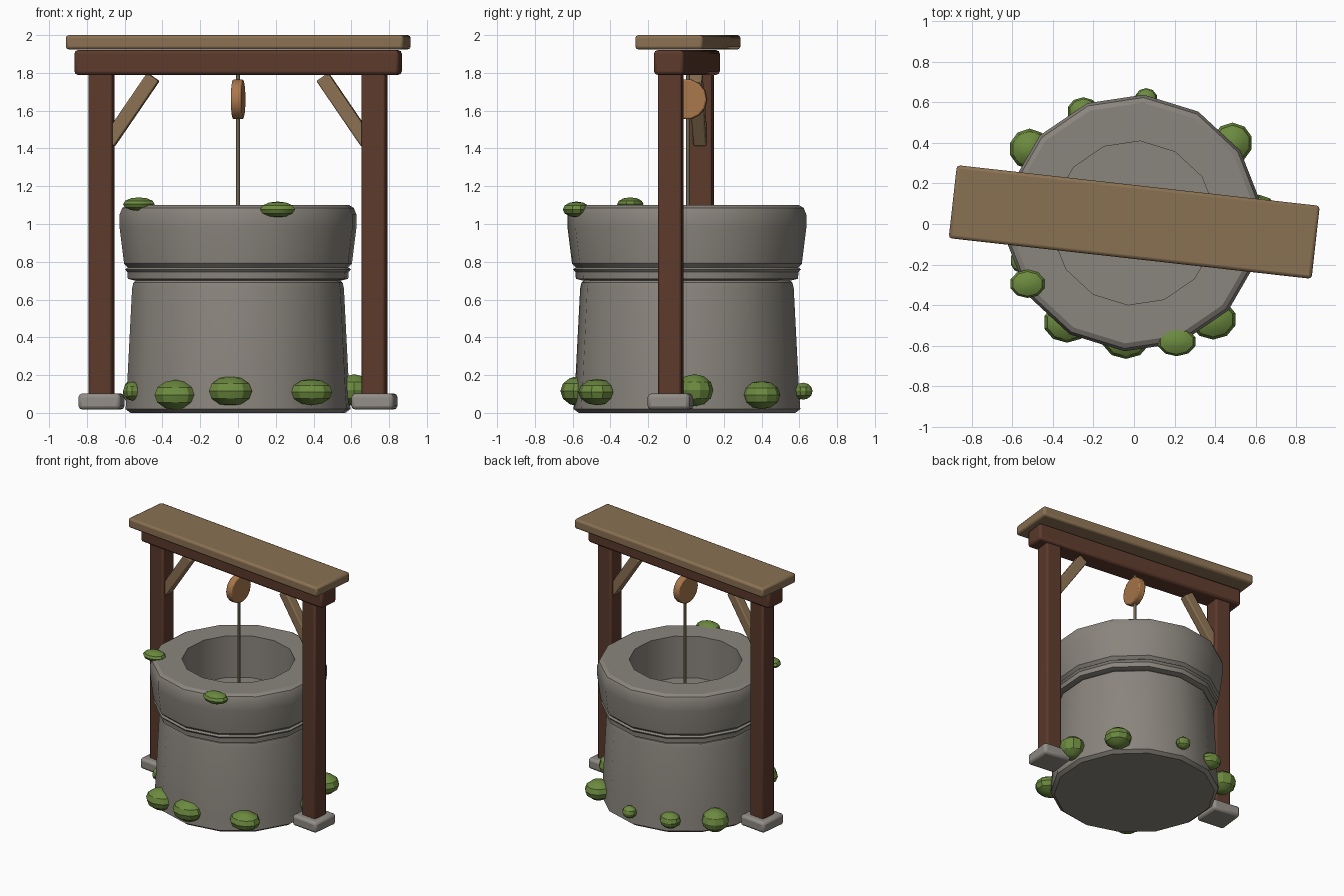
import bpy, bmesh, math
from mathutils import Matrix, Vector

if "Cube" in bpy.data.objects:
    bpy.data.objects.remove(bpy.data.objects["Cube"])

def mat(name, rgb):
    m = bpy.data.materials.new(name)
    m.diffuse_color = (*rgb, 1)
    m.use_nodes = True
    m.node_tree.nodes["Principled BSDF"].inputs["Base Color"].default_value = m.diffuse_color
    return m

STONE = mat("grey stone", (0.255, 0.235, 0.205))
FOOT = mat("pale stone", (0.285, 0.265, 0.24))
DARK = mat("dark wood", (0.108, 0.042, 0.025))
PLANK = mat("light wood", (0.255, 0.165, 0.085))
PULLEY = mat("pulley wood", (0.40, 0.185, 0.07))
ROPE = mat("rope", (0.31, 0.25, 0.15))
MOSS = mat("moss green", (0.15, 0.255, 0.05))

TURN = Matrix.Rotation(math.radians(-6.4), 4, 'Z')   # frame is twisted on the well

def finish(bm, name, material, bevel=0, smooth=True):
    bmesh.ops.recalc_face_normals(bm, faces=bm.faces)
    me = bpy.data.meshes.new(name)
    bm.to_mesh(me)
    bm.free()
    ob = bpy.data.objects.new(name, me)
    bpy.context.collection.objects.link(ob)
    me.materials.append(material)
    if bevel:
        b = ob.modifiers.new("bevel", 'BEVEL')
        b.width, b.segments, b.limit_method = bevel, 2, 'ANGLE'
    if smooth:
        bpy.ops.object.select_all(action='DESELECT')
        ob.select_set(True)
        bpy.context.view_layer.objects.active = ob
        bpy.ops.object.shade_smooth_by_angle(angle=math.radians(30))
    return ob

def box(name, loc, size, material, bevel=0.012, tilt=0):
    bm = bmesh.new()
    m = (TURN @ Matrix.Translation(loc) @ Matrix.Rotation(tilt, 4, 'Y')
         @ Matrix.Diagonal((*size, 1)))
    bmesh.ops.create_cube(bm, size=1, matrix=m)
    return finish(bm, name, material, bevel)

def lathe(name, profile, material, sides=14, closed=False):
    """Revolve (radius, z) points; open profiles are capped at both ends."""
    bm = bmesh.new()
    rings = []
    for r, z in profile:
        ring = []
        for k in range(sides):
            a = math.radians(8.57) + 2 * math.pi * k / sides
            ring.append(bm.verts.new((r * math.cos(a), r * math.sin(a) + 0.005, z)))
        rings.append(ring)
    pairs = list(zip(rings, rings[1:]))
    if closed:
        pairs.append((rings[-1], rings[0]))
    else:
        bm.faces.new(rings[0])
        bm.faces.new(rings[-1])
    for a, b in pairs:
        for k in range(sides):
            n = (k + 1) % sides
            bm.faces.new((a[k], a[n], b[n], b[k]))
    return finish(bm, name, material)

# Stone well: tapered base, thin band, hollow rim
lathe("well_base", [(0.575, 0.0), (0.602, 0.02), (0.595, 0.12), (0.567, 0.66),
                    (0.56, 0.69), (0.535, 0.71)], STONE)
lathe("well_band", [(0.55, 0.70), (0.59, 0.71), (0.592, 0.745), (0.605, 0.76),
                    (0.59, 0.77)], STONE)
lathe("well_rim", [(0.405, 0.765), (0.585, 0.765), (0.61, 0.79), (0.634, 0.98),
                   (0.634, 1.05), (0.62, 1.085), (0.595, 1.10), (0.405, 1.10)],
      STONE, closed=True)

# Timber frame
for side, s in (("left", -1), ("right", 1)):
    box(side + "_foot", (0.727 * s, 0, 0.06), (0.225, 0.225, 0.085), FOOT, 0.02)
    box(side + "_post", (0.727 * s, 0, 0.94), (0.125, 0.125, 1.74), DARK)
    box(side + "_brace", (0.57 * s, 0, 1.605), (0.075, 0.07, 0.42), PLANK, 0.008,
        tilt=-s * math.radians(34.5))
box("cross_beam", (0, 0.005, 1.855), (1.73, 0.16, 0.13), DARK, 0.018)
box("top_plank", (0, 0.01, 1.962), (1.80, 0.362, 0.076), PLANK, 0.016)

# Pulley wheel and rope
bm = bmesh.new()
bmesh.ops.create_cone(bm, cap_ends=True, segments=14, radius1=0.107, radius2=0.107, depth=0.056,
                      matrix=TURN @ Matrix.Translation((0, 0.005, 1.66)) @ Matrix.Rotation(math.pi / 2, 4, 'Y'))
finish(bm, "pulley_wheel", PULLEY, 0.008)
bm = bmesh.new()
bmesh.ops.create_cone(bm, cap_ends=True, segments=8, radius1=0.011, radius2=0.011, depth=1.05,
                      matrix=Matrix.Translation((0, 0.01, 1.275)))
finish(bm, "rope", ROPE)

# Moss clumps: centre, radii
clumps = [
    ((-0.04, -0.565, 0.115), (0.12, 0.10, 0.08)),
    ((-0.33, -0.485, 0.095), (0.118, 0.10, 0.08)),
    ((0.39, -0.47, 0.11), (0.115, 0.10, 0.07)),
    ((0.615, 0.045, 0.12), (0.095, 0.10, 0.085)),
    ((0.485, 0.40, 0.095), (0.10, 0.10, 0.075)),
    ((0.06, 0.62, 0.115), (0.055, 0.05, 0.045)),
    ((-0.25, 0.555, 0.11), (0.08, 0.07, 0.06)),
    ((-0.515, 0.37, 0.11), (0.10, 0.10, 0.085)),
    ((-0.56, -0.18, 0.115), (0.05, 0.06, 0.05)),
    ((-0.525, -0.295, 1.105), (0.088, 0.07, 0.036)),
    ((0.21, -0.58, 1.077), (0.097, 0.072, 0.042)),
]
for i, (loc, rad) in enumerate(clumps):
    bm = bmesh.new()
    bmesh.ops.create_uvsphere(bm, u_segments=10, v_segments=6, radius=1,
                              matrix=Matrix.Translation(loc) @ Matrix.Diagonal((*rad, 1)))
    finish(bm, f"moss_clump_{i + 1}", MOSS)
